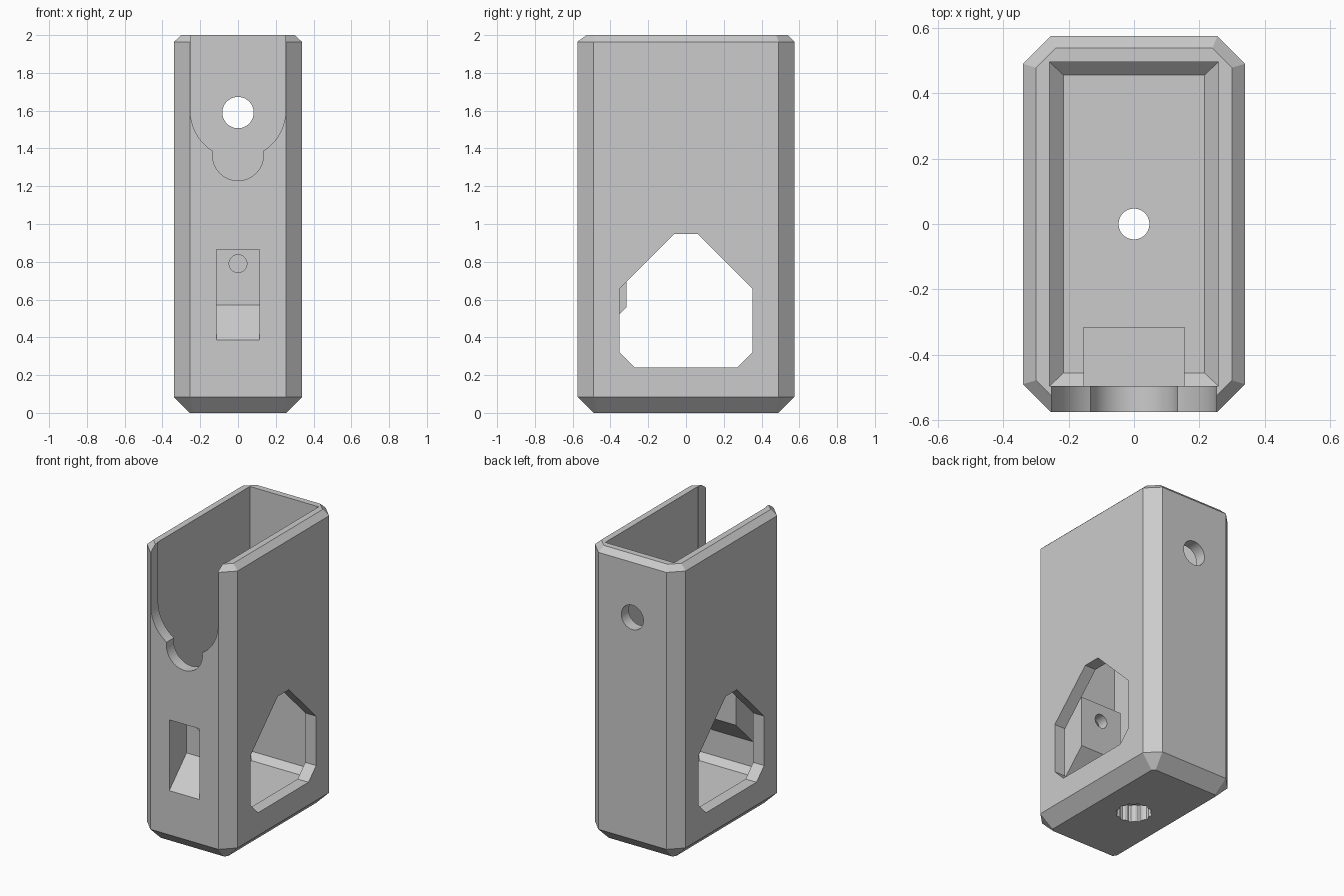
import bpy, bmesh, math
from mathutils import Vector

cube = bpy.data.objects.get("Cube")
if cube:
    bpy.data.objects.remove(cube, do_unlink=True)

grey = bpy.data.materials.new("plain grey")
grey.use_nodes = True
grey.diffuse_color = (0.6, 0.6, 0.6, 1)
grey.node_tree.nodes["Principled BSDF"].inputs["Base Color"].default_value = (0.6, 0.6, 0.6, 1)


def loft(name, rings):
    """Closed solid through rings that have equal point counts."""
    bm = bmesh.new()
    loops = [[bm.verts.new(p) for p in ring] for ring in rings]
    n = len(loops[0])
    for a, b in zip(loops, loops[1:]):
        for i in range(n):
            j = (i + 1) % n
            bm.faces.new((a[i], a[j], b[j], b[i]))
    bm.faces.new(loops[0][::-1])
    bm.faces.new(loops[-1])
    bmesh.ops.recalc_face_normals(bm, faces=bm.faces)
    mesh = bpy.data.meshes.new(name)
    bm.to_mesh(mesh)
    bm.free()
    mesh.materials.append(grey)
    obj = bpy.data.objects.new(name, mesh)
    bpy.context.collection.objects.link(obj)
    return obj


def prism(name, axis, points, start, end):
    """Extrude a 2D outline along x, y or z."""
    def place(p, d):
        return {"x": (d, p[0], p[1]), "y": (p[0], d, p[1]), "z": (p[0], p[1], d)}[axis]
    return loft(name, [[place(p, d) for p in points] for d in (start, end)])


def rect(hx, hy, z):
    return [(-hx, -hy, z), (hx, -hy, z), (hx, hy, z), (-hx, hy, z)]


def octagon(hx, hy, c, z):
    a, b = hx - c, hy - c
    return [(-a, -hy, z), (a, -hy, z), (hx, -b, z), (hx, b, z),
            (a, hy, z), (-a, hy, z), (-hx, b, z), (-hx, -b, z)]


def circle(r, cx=0, cy=0, n=48, start=0, sweep=math.tau):
    return [(cx + r * math.cos(start + sweep * i / n),
             cy + r * math.sin(start + sweep * i / n)) for i in range(n)]


def combine(target, tool, operation="DIFFERENCE"):
    mod = target.modifiers.new(tool.name, "BOOLEAN")
    mod.operation = operation
    mod.solver = "EXACT"
    mod.object = tool
    bpy.context.view_layer.objects.active = target
    bpy.ops.object.modifier_apply(modifier=mod.name)
    bpy.data.objects.remove(tool, do_unlink=True)


# Chamfered outer shell
housing = loft("housing", [octagon(0.255, 0.49, 0.018, 0),
                           octagon(0.34, 0.575, 0.085, 0.085),
                           octagon(0.34, 0.575, 0.085, 1.963),
                           octagon(0.30, 0.538, 0.06, 2)])

# Open cavity with a chamfered floor
combine(housing, loft("cavity", [rect(0.216, 0.455, 0.167),
                                 rect(0.258, 0.496, 0.208),
                                 rect(0.258, 0.496, 2.2)]))

# Side windows through both walls
half = [(0.27, 0.24), (0.352, 0.322), (0.352, 0.657), (0.06, 0.948)]
window = half + [(-y, z) for y, z in reversed(half)]
combine(housing, prism("side_windows", "x", window, -0.5, 0.5))

# Rounded slot in the front wall, with a smaller round notch below it
r = 0.252
slot = [(r, 2.2), (-r, 2.2)] + circle(r, 0, 1.6, 48, math.pi, math.pi) + [(r, 1.6)]
combine(housing, prism("front_slot", "y", slot, -0.8, -0.3))
combine(housing, prism("front_notch", "y", circle(0.135, 0, 1.365), -0.8, -0.3))

# Round hole in the back wall
combine(housing, prism("back_hole", "y", circle(0.083, 0, 1.59), 0.3, 0.8))

# Ribbed socket underneath and the small hole above it
n = 48
ribs = [((0.112 if i % 4 < 2 else 0.103) * math.cos(math.tau * i / n),
         (0.112 if i % 4 < 2 else 0.103) * math.sin(math.tau * i / n)) for i in range(n)]
combine(housing, prism("base_socket", "z", ribs, -0.1, 0.115))
combine(housing, prism("base_hole", "z", circle(0.047), -0.1, 0.3))

# Inner block with a sloping underside, hollowed from the front
block = [(-0.535, 0.34), (-0.315, 0.56), (-0.315, 0.905), (-0.535, 0.905)]
combine(housing, prism("inner_block", "x", block, -0.155, 0.155), "UNION")
pocket = [(-0.675, 0.285), (-0.39, 0.57), (-0.39, 0.865), (-0.675, 0.865)]
combine(housing, prism("front_pocket", "x", pocket, -0.113, 0.113))
combine(housing, prism("pocket_hole", "y", circle(0.047, 0, 0.79), -0.45, -0.25))

# Smooth the curved walls and keep the chamfers crisp
bpy.ops.object.select_all(action="DESELECT")
housing.select_set(True)
bpy.context.view_layer.objects.active = housing
bpy.ops.object.shade_smooth_by_angle(angle=math.radians(25))
